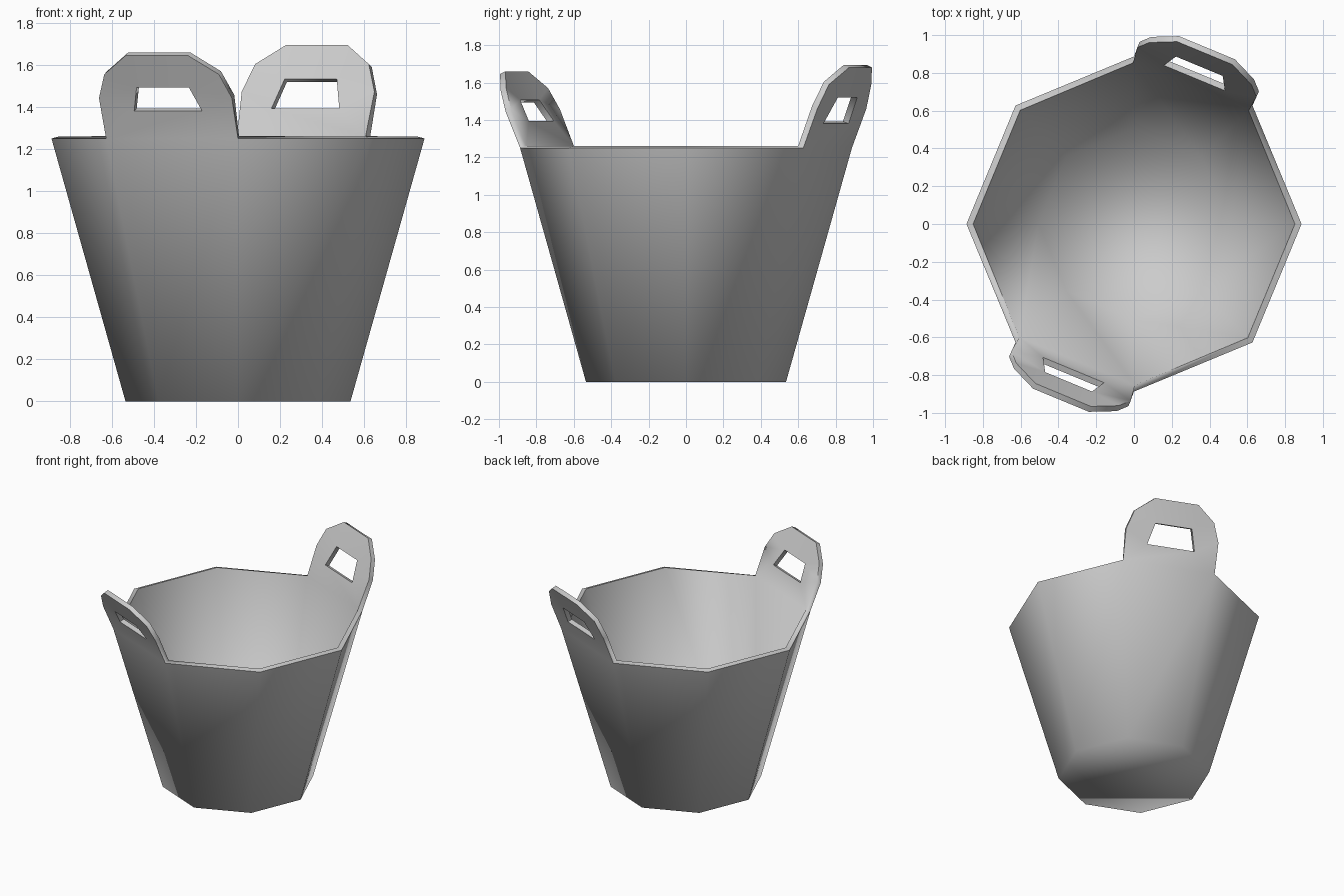
import bpy, bmesh
from math import cos, sin, pi

if "Cube" in bpy.data.objects:
    bpy.data.objects.remove(bpy.data.objects["Cube"])

SIDES, R_BOTTOM, R_TOP, RIM_Z = 8, 0.535, 0.887, 1.25
bm = bmesh.new()


def ring(radius, z):
    return [bm.verts.new((radius * cos(2 * pi * i / SIDES),
                          radius * sin(2 * pi * i / SIDES), z)) for i in range(SIDES)]


# Tapered octagonal shell with a floor
low, top = ring(R_BOTTOM, 0), ring(R_TOP, RIM_Z)
bm.faces.new(low[::-1])
for i in range(SIDES):
    j = (i + 1) % SIDES
    bm.faces.new((low[i], low[j], top[j], top[i]))


def handle(side, outer, hole):
    """Upright grip growing from one rim side; points are (half width, out, z)."""
    ang = (side + 0.5) * 2 * pi / SIDES
    right, left = top[side], top[(side + 1) % SIDES]

    def half(sign, pts):
        return [bm.verts.new((a * cos(ang) - sign * u * sin(ang),
                              a * sin(ang) + sign * u * cos(ang), z)) for u, a, z in pts]
    o_r, o_l = [right] + half(-1, outer), [left] + half(1, outer)
    h_r, h_l = half(-1, hole), half(1, hole)
    for o, h in ((o_r, h_r), (o_l, h_l)):
        bm.faces.new((o[0], o[1], h[0]))
        bm.faces.new((o[1], o[2], h[1], h[0]))
        bm.faces.new((o[2], o[3], h[1]))
    bm.faces.new((o_r[0], o_l[0], h_l[0], h_r[0]))
    bm.faces.new((h_r[1], h_l[1], o_l[3], o_r[3]))


# Back grip is slightly taller than the front one
for side, dz in ((1, 0.0), (5, -0.035)):
    handle(side,
           [(0.342, 0.902, 1.46 + dz / 2), (0.295, 0.95, 1.59 + dz), (0.16, 1.01, 1.68 + dz)],
           [(0.175, 0.868, 1.38), (0.135, 0.935, 1.52 + dz * 0.8)])

bmesh.ops.recalc_face_normals(bm, faces=bm.faces)
bm.faces.ensure_lookup_table()
bm.normal_update()
if bm.faces[0].normal.z > 0:
    bmesh.ops.reverse_faces(bm, faces=bm.faces)

mesh = bpy.data.meshes.new("bucket")
bm.to_mesh(mesh)
bm.free()
bucket = bpy.data.objects.new("bucket", mesh)
bpy.context.collection.objects.link(bucket)
bpy.context.view_layer.objects.active = bucket
bucket.select_set(True)

# Wall thickness, inward
solid = bucket.modifiers.new("thickness", 'SOLIDIFY')
solid.thickness = 0.034
solid.offset = -1
solid.use_even_offset = True
bpy.ops.object.modifier_apply(modifier=solid.name)
bpy.ops.object.shade_smooth_by_angle(angle=1.42)
